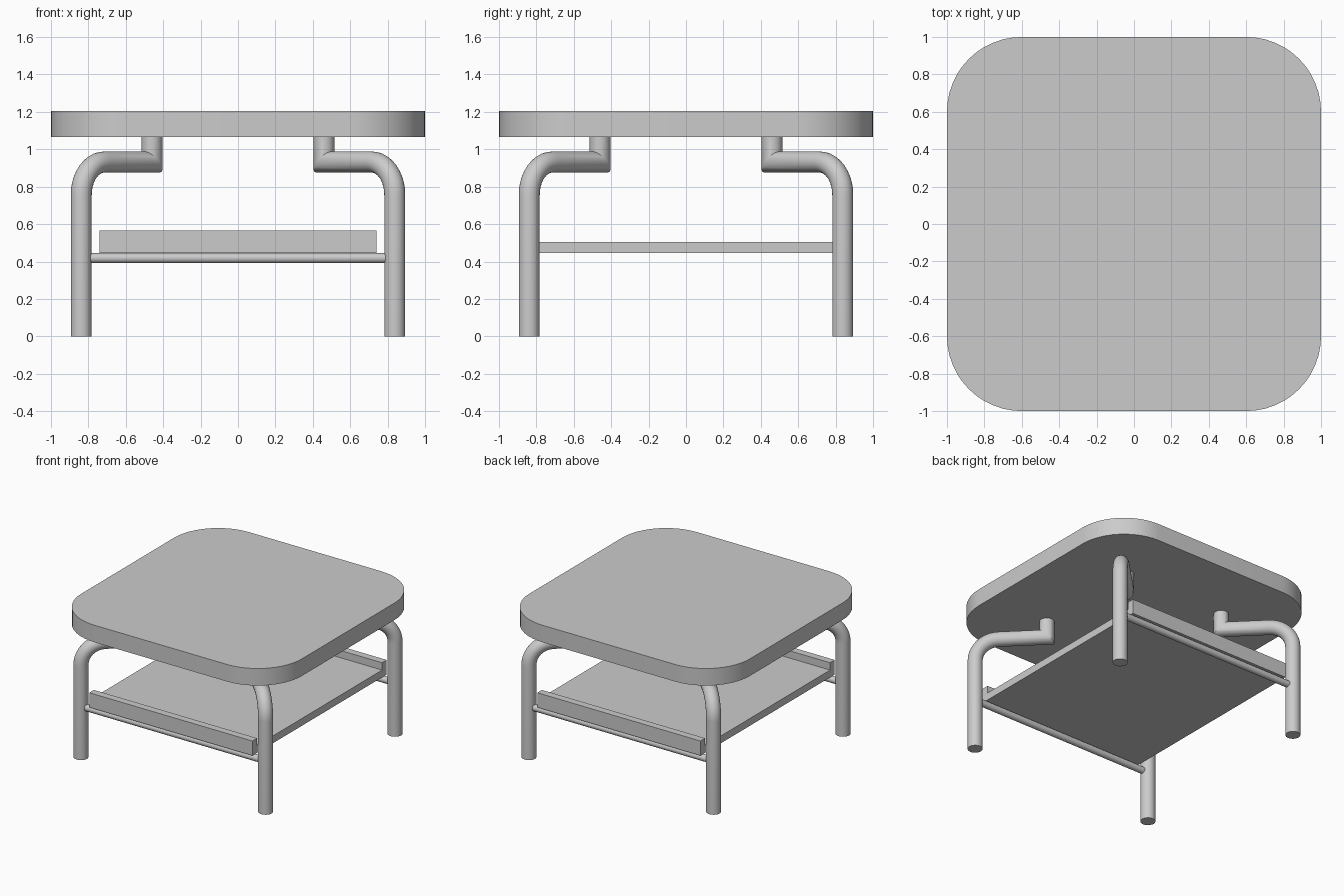
import bpy, bmesh, math
from mathutils import Vector

cube = bpy.data.objects.get("Cube")
if cube:
    bpy.data.objects.remove(cube, do_unlink=True)

grey = bpy.data.materials.new("light grey")
grey.use_nodes = True
colour = (0.6, 0.6, 0.6, 1)
grey.diffuse_color = colour
grey.node_tree.nodes["Principled BSDF"].inputs["Base Color"].default_value = colour


def finish(bm, name, smooth=False):
    bmesh.ops.recalc_face_normals(bm, faces=bm.faces)
    mesh = bpy.data.meshes.new(name)
    bm.to_mesh(mesh)
    bm.free()
    mesh.materials.append(grey)
    obj = bpy.data.objects.new(name, mesh)
    bpy.context.collection.objects.link(obj)
    if smooth:
        bpy.ops.object.select_all(action='DESELECT')
        obj.select_set(True)
        bpy.context.view_layer.objects.active = obj
        bpy.ops.object.shade_smooth_by_angle(angle=math.radians(35))
    return obj


def box(name, lo, hi):
    bm = bmesh.new()
    bmesh.ops.create_cube(bm, size=1)
    lo, hi = Vector(lo), Vector(hi)
    bmesh.ops.scale(bm, vec=hi - lo, verts=bm.verts)
    bmesh.ops.translate(bm, vec=(lo + hi) / 2, verts=bm.verts)
    finish(bm, name)


def tube(name, path, side, radius, sides=24):
    """Sweep a circle along a flat path with mitred corners; side is the path plane's normal."""
    bm = bmesh.new()
    rings = []
    for i, p in enumerate(path):
        before = (p - path[i - 1]).normalized() if i else (path[1] - p).normalized()
        after = (path[i + 1] - p).normalized() if i + 1 < len(path) else before
        tangent = (before + after).normalized()
        across = tangent.cross(side) / tangent.dot(before)
        angles = [math.tau * k / sides for k in range(sides)]
        rings.append([bm.verts.new(p + radius * (math.cos(a) * side + math.sin(a) * across))
                      for a in angles])
    for a, b in zip(rings, rings[1:]):
        for k in range(sides):
            n = (k + 1) % sides
            bm.faces.new((a[k], a[n], b[n], b[k]))
    bm.faces.new(rings[0])
    bm.faces.new(rings[-1])
    finish(bm, name, smooth=True)


# Table top: rounded square slab
bottom, top, corner, steps = 1.065, 1.205, 0.4, 12
bm = bmesh.new()
outline = []
for quarter in range(4):
    start = quarter * math.pi / 2
    cx = (1 - corner) * (1 if quarter in (0, 3) else -1)
    cy = (1 - corner) * (1 if quarter < 2 else -1)
    for k in range(steps + 1):
        a = start + math.pi / 2 * k / steps
        outline.append(bm.verts.new((cx + corner * math.cos(a), cy + corner * math.sin(a), bottom)))
base = bm.faces.new(outline)
raised = bmesh.ops.extrude_face_region(bm, geom=[base], use_keep_orig=True)
bmesh.ops.translate(bm, vec=(0, 0, top - bottom),
                    verts=[v for v in raised["geom"] if isinstance(v, bmesh.types.BMVert)])
finish(bm, "table_top", smooth=True)

# Legs: upright tube, bend toward the middle, mitred post under the top
foot, post, arm_z, bend = 0.838, 0.46, 0.932, 0.175
for sx, x_name in ((-1, "right"), (1, "left")):
    for sy, y_name in ((-1, "front"), (1, "back")):
        out = Vector((sx, sy, 0)).normalized()
        up = Vector((0, 0, 1))
        reach = foot * math.sqrt(2)
        path = [out * reach]
        for k in range(11):
            a = math.pi / 2 * k / 10
            path.append(out * (reach - bend + bend * math.cos(a))
                        + up * (arm_z - bend + bend * math.sin(a)))
        path.append(out * post * math.sqrt(2) + up * arm_z)
        path.append(out * post * math.sqrt(2) + up * (bottom + 0.005))
        tube(f"{y_name}_{x_name}_leg", path, out.cross(up), 0.056)

# Lower shelf with a raised lip and a support rail at front and back
box("shelf", (-0.74, -0.81, 0.445), (0.74, 0.81, 0.505))
for s, name in ((-1, "front"), (1, "back")):
    inner, outer = sorted((s * 0.81, s * 0.87))
    box(f"{name}_shelf_lip", (-0.74, inner, 0.445), (0.74, outer, 0.565))
    ends = [Vector((x, s * foot, 0.418)) for x in (-0.79, 0.79)]
    tube(f"{name}_rail", ends, Vector((0, 1, 0)), 0.027, 16)
